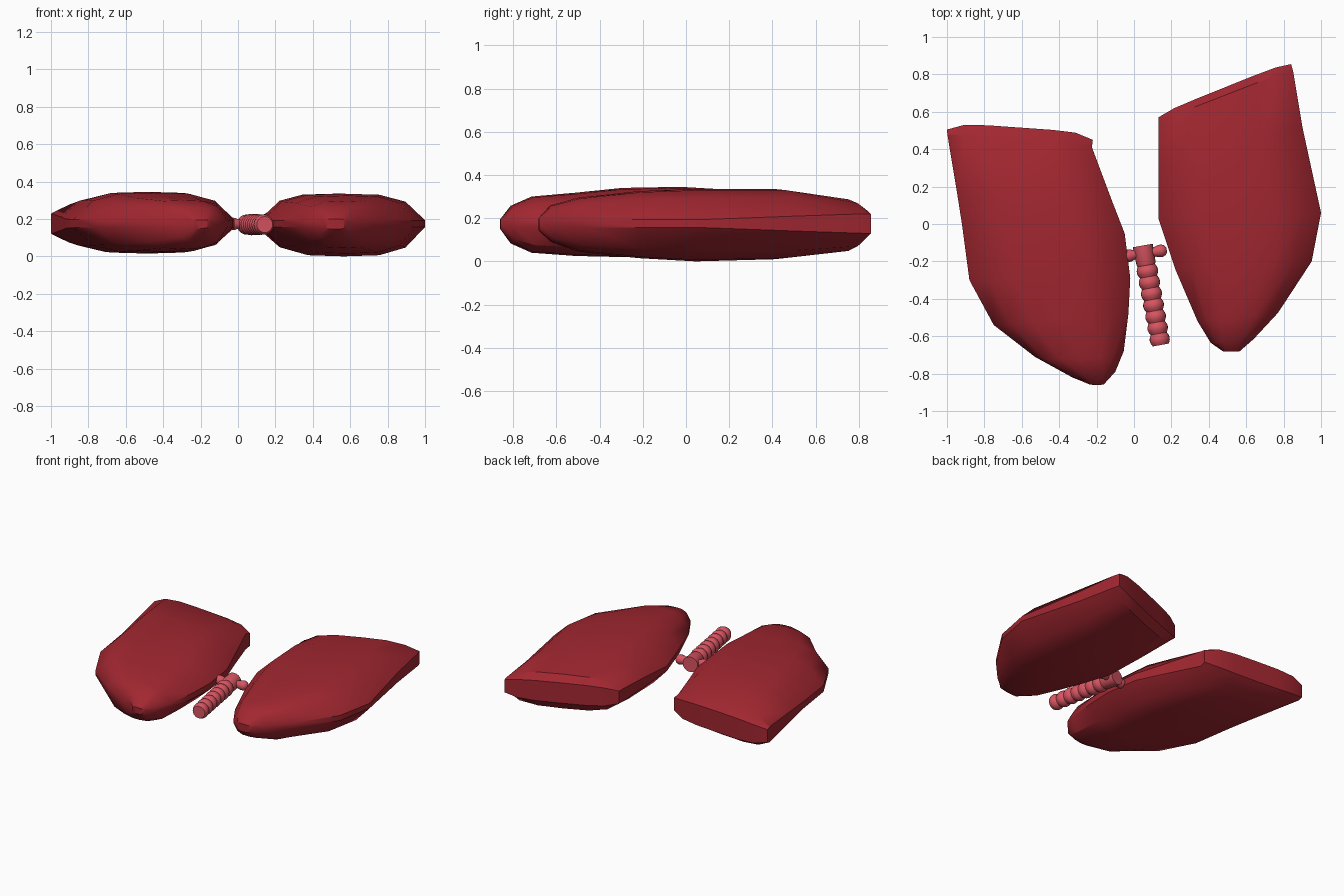
import bpy, bmesh, math
from mathutils import Vector

if "Cube" in bpy.data.objects:
    bpy.data.objects.remove(bpy.data.objects["Cube"])


def material(name, rgb):
    m = bpy.data.materials.new(name)
    m.diffuse_color = (*rgb, 1)
    m.use_nodes = True
    m.node_tree.nodes["Principled BSDF"].inputs["Base Color"].default_value = m.diffuse_color
    return m


LUNG_RED = material("deep lung red", (0.36, 0.02, 0.03))
AIRWAY_PINK = material("airway pink", (0.68, 0.09, 0.12))


def finish(name, bm, mat, angle):
    bmesh.ops.recalc_face_normals(bm, faces=bm.faces)
    me = bpy.data.meshes.new(name)
    bm.to_mesh(me)
    bm.free()
    ob = bpy.data.objects.new(name, me)
    bpy.context.collection.objects.link(ob)
    me.materials.append(mat)
    bpy.ops.object.select_all(action='DESELECT')
    ob.select_set(True)
    bpy.context.view_layer.objects.active = ob
    bpy.ops.object.shade_smooth_by_angle(angle=math.radians(angle))
    return ob


# Half cross-section of a lung: position across the width, share of full height
PROFILE = [(0, 0), (0.12, 0.7), (0.28, 0.96), (0.5, 1), (0.72, 0.96), (0.88, 0.7), (1, 0)]


def lung(name, stations):
    """Loft slanted sections: left x, y, right x, y, low z, high z, rim half height, bow."""
    bm = bmesh.new()
    rings, n = [], len(PROFILE)
    for lx, ly, rx, ry, lo, hi, rim, bow in stations:
        mid = 0.175 if lo < 0.175 < hi else (lo + hi) / 2
        halves = []
        for end, sign in ((hi, 1), (lo, -1)):
            row = []
            for t, h in PROFILE:
                y = ly + (ry - ly) * t + bow * min(1, 7 * min(t, 1 - t))
                z = mid + sign * (rim + (abs(end - mid) - rim) * h)
                row.append(bm.verts.new((lx + (rx - lx) * t, y, z)))
            halves.append(row)
        rings.append(halves[0] + halves[1][::-1])
    for a, b in zip(rings, rings[1:]):
        for i in range(2 * n):
            j = (i + 1) % (2 * n)
            bm.faces.new((a[i], a[j], b[j], b[i]))
    for r in (rings[0], rings[-1]):
        for i in range(n - 1):
            bm.faces.new((r[i], r[i + 1], r[2 * n - 2 - i], r[2 * n - 1 - i]))
    return finish(name, bm, LUNG_RED, 32)


lung("left_lung", [
    (-0.25, -0.845, -0.15, -0.845, 0.15, 0.195, 0.015, -0.015),
    (-0.33, -0.82, -0.10, -0.79, 0.08, 0.26, 0.016, 0),
    (-0.53, -0.71, -0.055, -0.68, 0.04, 0.30, 0.018, -0.02),
    (-0.75, -0.54, -0.03, -0.48, 0.025, 0.318, 0.02, 0),
    (-0.88, -0.30, -0.02, -0.29, 0.02, 0.34, 0.022, 0),
    (-0.92, 0.0, -0.05, -0.05, 0.015, 0.345, 0.025, 0),
    (-0.945, 0.16, -0.12, 0.13, 0.02, 0.335, 0.035, 0),
    (-0.998, 0.48, -0.225, 0.41, 0.055, 0.295, 0.055, 0),
    (-1.0, 0.505, -0.22, 0.45, 0.10, 0.25, 0.045, 0.038),
])

lung("right_lung", [
    (0.46, -0.665, 0.58, -0.665, 0.145, 0.20, 0.015, -0.018),
    (0.41, -0.635, 0.64, -0.615, 0.09, 0.26, 0.016, 0),
    (0.34, -0.52, 0.77, -0.475, 0.045, 0.295, 0.018, 0),
    (0.22, -0.24, 0.95, -0.20, 0.015, 0.325, 0.018, 0),
    (0.13, 0.03, 1.0, 0.06, 0.0, 0.335, 0.018, 0),
    (0.13, 0.30, 0.90, 0.52, 0.01, 0.335, 0.035, 0),
    (0.13, 0.54, 0.85, 0.82, 0.045, 0.29, 0.045, 0.01),
    (0.13, 0.57, 0.84, 0.855, 0.10, 0.245, 0.045, 0.018),
])


def tube(name, start, end, radii, sides=20):
    """Closed round tube; radii is a list of (share of length, radius)."""
    a, b = Vector(start), Vector(end)
    rot = (b - a).to_track_quat('Z', 'Y')
    bm = bmesh.new()
    rings = []
    for s, r in radii:
        c = a.lerp(b, s)
        rings.append([bm.verts.new(c + rot @ Vector((
            r * math.cos(math.tau * k / sides), r * math.sin(math.tau * k / sides), 0)))
            for k in range(sides)])
    for p, q in zip(rings, rings[1:]):
        for k in range(sides):
            m = (k + 1) % sides
            bm.faces.new((p[k], p[m], q[m], q[k]))
    bm.faces.new(rings[0])
    bm.faces.new(rings[-1])
    return finish(name, bm, AIRWAY_PINK, 40)


# Windpipe with bulging cartilage rings
TOP, BASE = (0.143, -0.647, 0.17), (0.047, -0.115, 0.17)
RINGS = 7
wave = []
for i in range(RINGS * 6 + 1):
    s = i / (RINGS * 6)
    wave.append((s * 0.8, 0.043 + 0.004 * s + 0.011 * abs(math.sin(math.pi * RINGS * s))))
wave += [(0.82, 0.052), (1.0, 0.054)]
tube("windpipe", TOP, BASE, wave)

# Side branches into the lungs, with rounded ends
BRANCH = [(0, 0.026), (0.5, 0.026), (0.62, 0.032), (0.78, 0.034), (0.92, 0.027), (1, 0.012)]
tube("left_bronchus", (0.05, -0.155, 0.17), (-0.055, -0.175, 0.175), BRANCH, 14)
tube("right_bronchus", (0.05, -0.16, 0.17), (0.175, -0.138, 0.17), BRANCH, 14)
